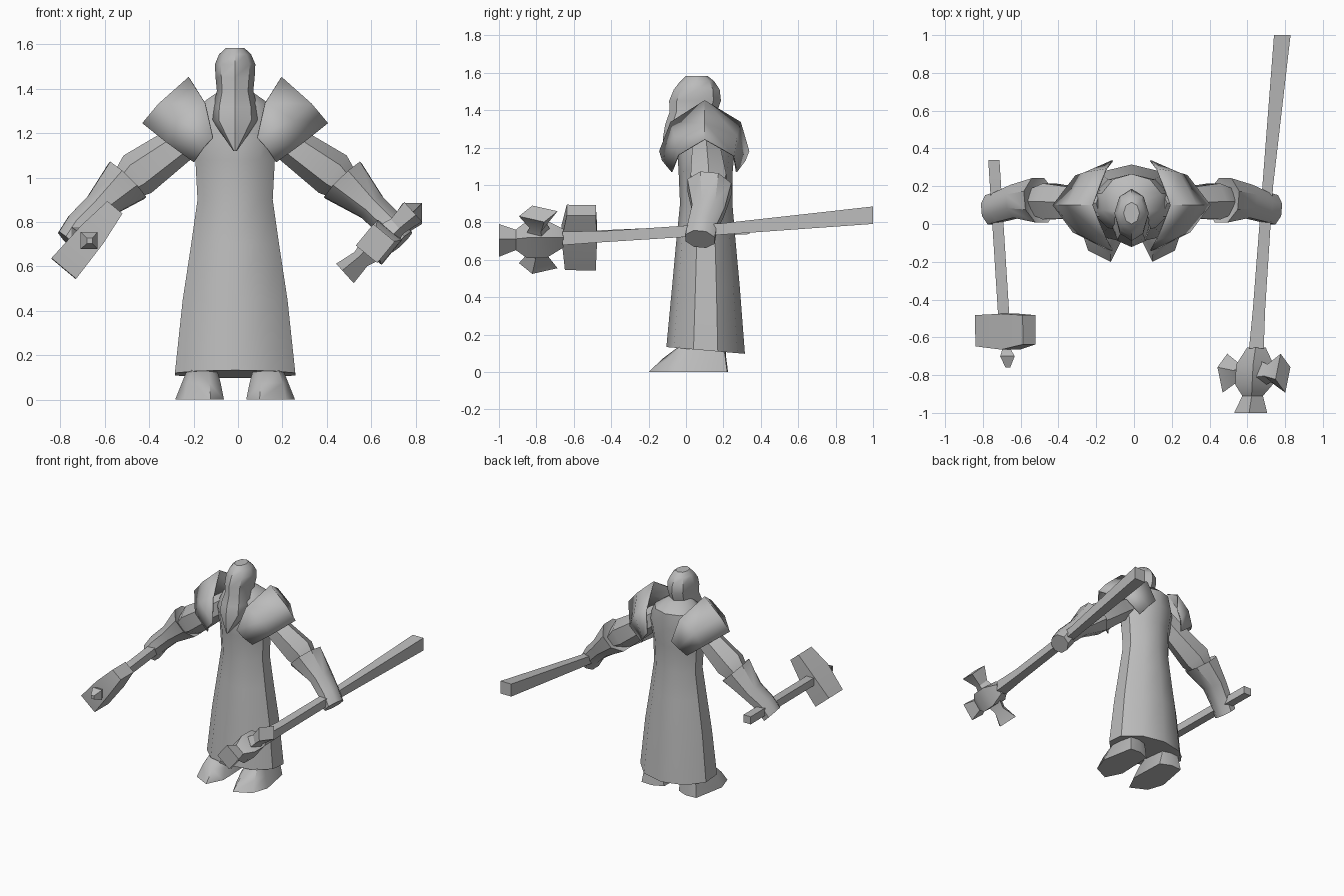
import bpy, bmesh, math
from mathutils import Vector

if "Cube" in bpy.data.objects:
    bpy.data.objects.remove(bpy.data.objects["Cube"])

X0 = -0.013  # centre line of the body

grey = bpy.data.materials.new("plain_grey")
grey.diffuse_color = (0.5, 0.5, 0.5, 1)
grey.use_nodes = True
grey.node_tree.nodes["Principled BSDF"].inputs["Base Color"].default_value = grey.diffuse_color


def finish(name, bm, angle=40):
    bmesh.ops.recalc_face_normals(bm, faces=bm.faces)
    me = bpy.data.meshes.new(name)
    bm.to_mesh(me)
    bm.free()
    me.materials.append(grey)
    ob = bpy.data.objects.new(name, me)
    bpy.context.collection.objects.link(ob)
    bpy.ops.object.select_all(action='DESELECT')
    ob.select_set(True)
    bpy.context.view_layer.objects.active = ob
    bpy.ops.object.shade_smooth_by_angle(angle=math.radians(angle))
    return ob


def loft(name, rings, angle=40):
    """Skin a list of equal-length rings of points and cap both ends."""
    bm = bmesh.new()
    rows = [[bm.verts.new(p) for p in r] for r in rings]
    n = len(rows[0])
    for a, b in zip(rows, rows[1:]):
        for i in range(n):
            j = (i + 1) % n
            bm.faces.new((a[i], a[j], b[j], b[i]))
    bm.faces.new(rows[0][::-1])
    bm.faces.new(rows[-1])
    return finish(name, bm, angle)


def oval(z, hx, y0, y1, n=10, drop=0.0):
    """Level oval ring; drop tilts it down towards the back."""
    pts = []
    for i in range(n):
        a = 2 * math.pi * i / n + math.pi / 2
        pts.append((X0 + hx * math.cos(a), (y0 + y1) / 2 + (y1 - y0) / 2 * math.sin(a),
                    z - drop * math.sin(a)))
    return pts


def tube(name, stops, n, phase=0.0, up=(0, 1, 0), axis=None, angle=40):
    """Tube along stops of (centre, radius along up, radius across)."""
    d = Vector(axis) if axis else Vector(stops[-1][0]) - Vector(stops[0][0])
    d.normalize()
    u = Vector(up)
    u = (u - d * u.dot(d)).normalized()
    w = d.cross(u)
    rings = []
    for c, ru, rw in stops:
        ring = []
        for i in range(n):
            a = 2 * math.pi * i / n + phase
            ring.append(Vector(c) + u * ru * math.cos(a) + w * rw * math.sin(a))
        rings.append(ring)
    return loft(name, rings, angle)


# Robe and chest
loft("robe", [
    oval(0.115, 0.285, -0.105, 0.315, 10, 0.018),
    oval(0.45, 0.248, -0.075, 0.288),
    oval(0.70, 0.208, -0.052, 0.265),
    oval(0.90, 0.178, -0.032, 0.248),
    oval(1.08, 0.188, -0.04, 0.25),
    oval(1.22, 0.215, -0.05, 0.265),
    oval(1.33, 0.165, -0.03, 0.265),
    oval(1.39, 0.075, 0.0, 0.19)])

# Head with hood and long pointed beard
loft("head_and_beard", [
    oval(1.12, 0.008, -0.115, -0.095, 8),
    oval(1.18, 0.05, -0.122, 0.0, 8),
    oval(1.26, 0.104, -0.122, 0.10, 8),
    oval(1.32, 0.100, -0.112, 0.14, 8),
    oval(1.39, 0.082, -0.088, 0.165, 8),
    oval(1.45, 0.088, -0.09, 0.187, 8),
    oval(1.51, 0.091, -0.065, 0.18, 8),
    oval(1.555, 0.072, -0.03, 0.15, 8),
    oval(1.583, 0.042, 0.0, 0.115, 8)])

for s, side in ((-1, "right"), (1, "left")):
    def m(x, y, z):
        return (X0 + s * x, y, z)

    # Shoulder cape: three rows from the collar edge to the lower rim
    collar = [m(.10, -.14, 1.18), m(.135, -.08, 1.335), m(.207, .10, 1.45),
              m(.135, .29, 1.335), m(.10, .335, 1.18)]
    middle = [m(.145, -.125, 1.13), m(.26, -.06, 1.26), m(.342, .10, 1.33),
              m(.25, .27, 1.26), m(.145, .315, 1.13)]
    rim = [m(.185, -.075, 1.07), m(.31, -.04, 1.16), m(.415, .10, 1.243),
           m(.295, .255, 1.155), m(.185, .27, 1.07)]
    bm = bmesh.new()
    rows = [[bm.verts.new(p) for p in r] for r in (collar, middle, rim)]
    for a, b in zip(rows, rows[1:]):
        for i in range(4):
            bm.faces.new((a[i], a[i + 1], b[i + 1], b[i]))
    cape = finish(side + "_shoulder_cape", bm)
    shell = cape.modifiers.new("shell", 'SOLIDIFY')
    shell.thickness = 0.008
    shell.offset = 0

    # Upper arm sleeve
    tube(side + "_upper_arm", [
        (m(.14, .11, 1.23), .08, .08),
        (m(.25, .11, 1.15), .09, .085),
        (m(.44, .12, 1.015), .11, .105),
        (m(.51, .12, .955), .08, .07)], 6, math.pi / 6)

    # Gauntlet with flared cuff, ending in the fist
    tube(side + "_gauntlet", [
        (m(.50, .12, .965), .07, .07),
        (m(.485, .125, .988), .128, .123),
        (m(.615, .12, .868), .095, .073),
        (m(.70, .09, .785), .085, .07),
        (m(.75, .075, .71), .085, .068)], 8, math.pi / 8)

    # Boot
    sole = [(.06, .19), (.05, -.08), (.11, -.2), (.23, -.14), (.27, -.02), (.225, .22), (.14, .225)]
    instep = [(.075, .195), (.065, -.04), (.115, -.12), (.215, -.09), (.24, 0), (.215, .21), (.14, .215)]
    ankle = [(.09, .19), (.085, .03), (.12, -.02), (.19, -.02), (.21, .03), (.205, .2), (.14, .21)]
    loft(side + "_boot", [[m(x, y, z) for x, y in ring] for ring, z in
                          ((sole, 0), (instep, .075), (ankle, .15))], 50)

# Long mace shaft and head
q = math.pi / 4
tube("mace_shaft", [
    ((.785, 1.0, .838), .066, .062),
    ((.708, .20, .765), .043, .040),
    ((.662, -.45, .723), .042, .046),
    ((.648, -.66, .715), .052, .055)], 4, q, up=(0, 0, 1), axis=(0, -1, 0), angle=30)
tube("mace_head", [
    ((.648, -.655, .715), .05, .05),
    ((.640, -.745, .71), .10, .10),
    ((.635, -.85, .708), .10, .10),
    ((.628, -.91, .706), .055, .055),
    ((.618, -1.0, .703), .088, .088)], 4, 0.15 + q, up=(1, 0, .9), axis=(0, -1, 0), angle=30)

# Two flared side studs on the mace
core = Vector((.635, -.79, .707))
for s, name in ((-1, "lower_mace_stud"), (1, "upper_mace_stud")):
    d = Vector((.155, 0, .14)).normalized() * s
    tube(name, [(core + d * .04, .075, .065), (core + d * .11, .05, .045),
                (core + d * .207, .108, .062)], 4, 0.3, angle=30)

# Hammer handle and end spike
tube("hammer_handle", [
    ((-.742, .34, .765), .040, .042),
    ((-.69, -.48, .728), .040, .042),
    ((-.675, -.66, .72), .030, .030),
    ((-.67, -.70, .717), .054, .054),
    ((-.668, -.76, .715), .018, .018)], 4, q, up=(0, 0, 1), axis=(0, -1, 0), angle=30)

# Hammer head: tapered block, wider at the lower end
h = math.sqrt(2) / 2
tube("hammer_head", [
    ((-.785, -.565, .590), .165 * h, .145 * h),
    ((-.655, -.570, .745), .19 * h, .128 * h),
    ((-.555, -.560, .865), .155 * h, .088 * h)], 4, q, angle=20)
